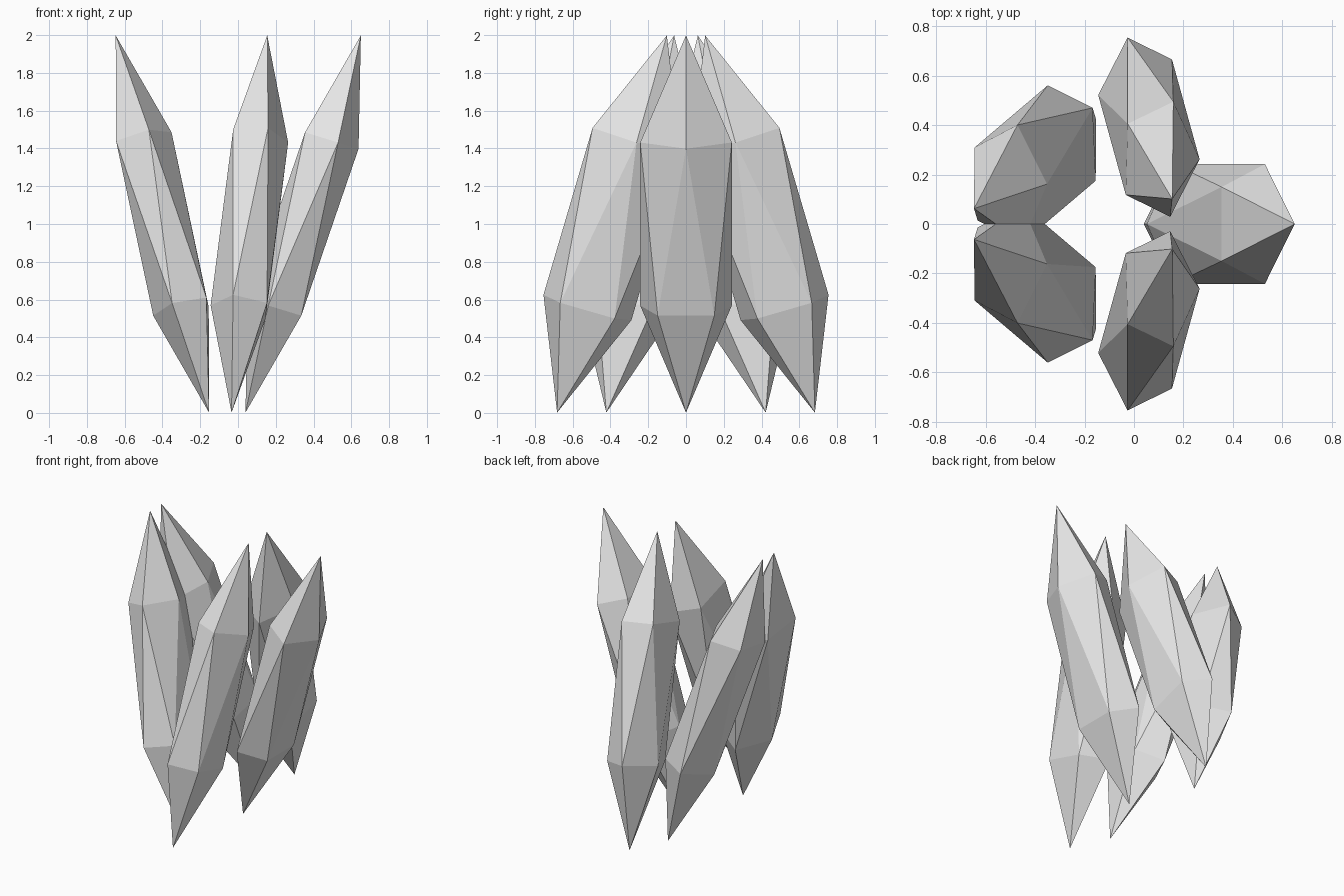
import bpy
from math import sin, cos, asin, atan2, radians
from mathutils import Vector

if "Cube" in bpy.data.objects:
    bpy.data.objects.remove(bpy.data.objects["Cube"], do_unlink=True)

# Single pale grey for every shard
GREY = (0.8, 0.8, 0.8, 1.0)
mat = bpy.data.materials.new("pale_grey")
mat.use_nodes = True
mat.diffuse_color = GREY
for node in mat.node_tree.nodes:
    if node.type == "BSDF_PRINCIPLED":
        node.inputs["Base Color"].default_value = GREY

COUNT = 5
RING_CENTRE_X = -0.067
RING_RADIUS = 0.412
LEAN = 0.306  # sideways travel per unit of height
SHARD_SCALE = (0.183, 0.285, 1.044)


def add_shard(name, angle):
    """A stretched icosahedron on the ring, leaning in a swirl."""
    axis = Vector((LEAN * cos(angle), -LEAN * sin(angle), 1)).normalized()
    bpy.ops.mesh.primitive_ico_sphere_add(
        subdivisions=1, radius=1,
        location=(RING_CENTRE_X + RING_RADIUS * cos(angle),
                  RING_RADIUS * sin(angle), 1.0),
        rotation=(-asin(axis.y), atan2(axis.x, axis.z), 0))
    shard = bpy.context.object
    shard.name = name
    shard.scale = SHARD_SCALE
    shard.data.materials.append(mat)
    bpy.ops.object.shade_flat()


# Ring of crystal shards
NAMES = ["left", "back_left", "back_right", "front_right", "front_left"]
for i, side in enumerate(NAMES):
    add_shard("crystal_shard_" + side, radians(i * 360 / COUNT))
